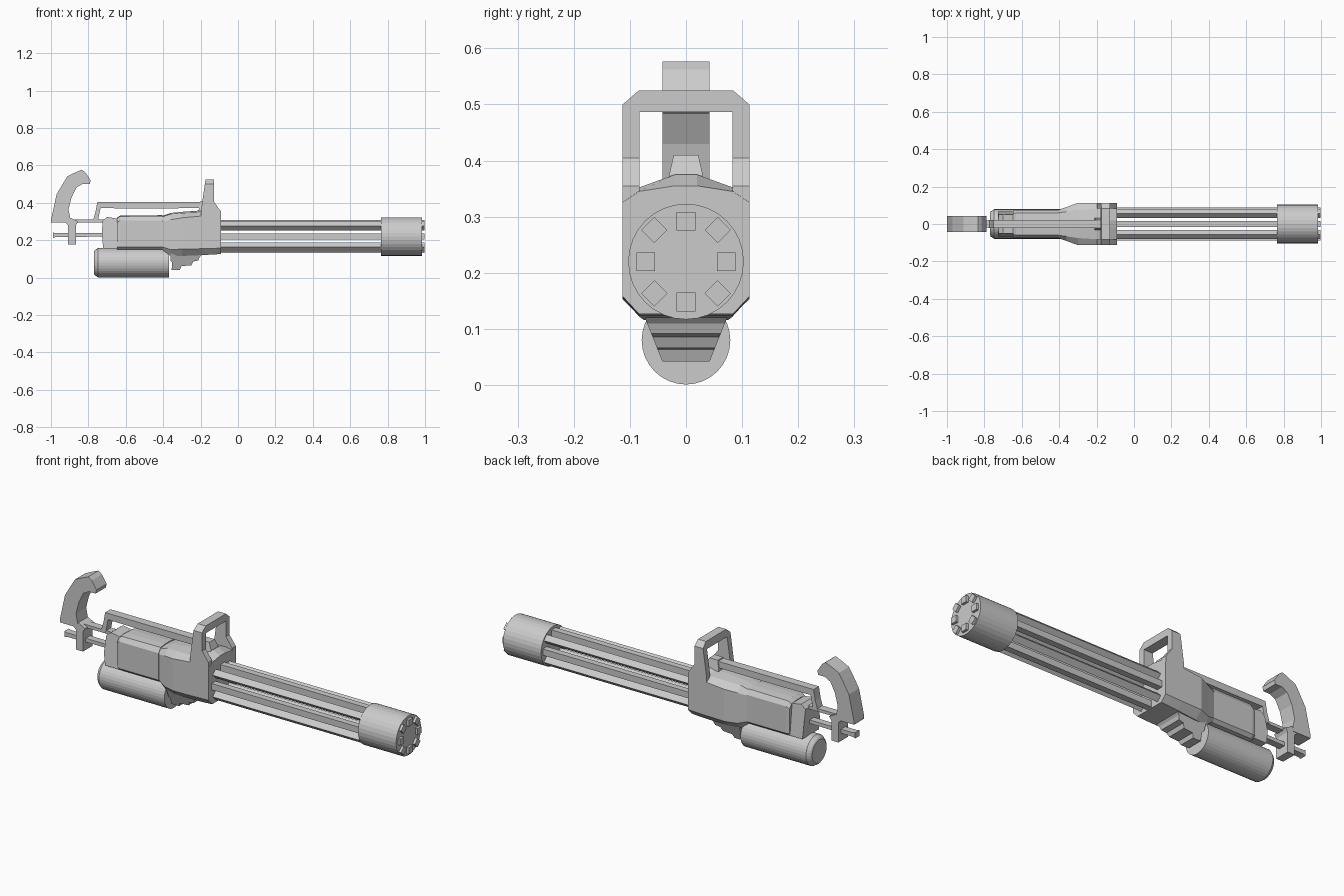
import bpy, math
from mathutils import Matrix, Vector

AXIS_Z = 0.22


def make(name, verts, faces):
    me = bpy.data.meshes.new(name)
    me.from_pydata(verts, [], faces)
    me.validate()
    ob = bpy.data.objects.new(name, me)
    bpy.context.collection.objects.link(ob)
    # consistent outward normals
    import bmesh
    bm = bmesh.new()
    bm.from_mesh(me)
    bmesh.ops.recalc_face_normals(bm, faces=bm.faces)
    bm.to_mesh(me)
    bm.free()
    return ob


def loft(name, rings):
    """Closed skin through equal-length rings of 3D points, capped at both ends."""
    n = len(rings[0])
    faces = [(k * n + i, k * n + (i + 1) % n, (k + 1) * n + (i + 1) % n, (k + 1) * n + i)
             for k in range(len(rings) - 1) for i in range(n)]
    faces += [tuple(range(n)), tuple(range((len(rings) - 1) * n, len(rings) * n))]
    return make(name, [p for r in rings for p in r], faces)


def plate(name, profile, half):
    """Side profile (x, z) extruded over y; half is a number or a function of z."""
    h = half if callable(half) else (lambda z: half)
    return loft(name, [[(x, s * h(z), z) for x, z in profile] for s in (-1, 1)])


def turned(name, stations, z, sides):
    """Round part along x from (x, radius) stations."""
    return loft(name, [[(x, r * math.cos(2 * math.pi * i / sides), z + r * math.sin(2 * math.pi * i / sides))
                        for i in range(sides)] for x, r in stations])


def section(x, w, cw, z0, z0c, z1c, z1, tw, zt):
    """Chamfered mirrored cross-section of the housing."""
    right = [(cw, z0), (w, z0c), (w, z1c), (cw, z1), (tw, zt)]
    return [(x, y, z) for y, z in right] + [(x, -y, z) for y, z in reversed(right)]


# barrel cluster: eight square bars around the axis
for i in range(8):
    r = 0.072 if i % 2 == 0 else 0.08
    m = Matrix.Translation((0, 0, AXIS_Z)) @ Matrix.Rotation(i * math.pi / 4, 4, 'X')
    h = 0.0165
    ring = [(-h, r - h), (h, r - h), (h, r + h), (-h, r + h)]
    loft("barrel_%d" % (i + 1), [[m @ Vector((x, y, z)) for y, z in ring] for x in (-0.12, 0.998)])

# muzzle drum
turned("muzzle_drum", [(0.765, 0.103), (0.985, 0.103)], AXIS_Z, 32)

# front housing
loft("front_housing", [
    section(-0.405, 0.075, 0.06, 0.15, 0.165, 0.30, 0.325, 0.02, 0.33),
    section(-0.36, 0.091, 0.066, 0.115, 0.15, 0.31, 0.34, 0.02, 0.346),
    section(-0.30, 0.113, 0.075, 0.116, 0.153, 0.32, 0.345, 0.02, 0.352),
    section(-0.19, 0.113, 0.082, 0.121, 0.155, 0.33, 0.35, 0.02, 0.36),
    section(-0.13, 0.113, 0.084, 0.124, 0.157, 0.33, 0.352, 0.02, 0.375),
    section(-0.09, 0.113, 0.084, 0.127, 0.158, 0.325, 0.345, 0.02, 0.355)])

# carrying handle: arch with a flared foot
outer = [(0.113, 0.325), (0.113, 0.355), (0.113, 0.405), (0.113, 0.5), (0.084, 0.525)]
inner = [(0.083, 0.325), (0.083, 0.355), (0.083, 0.405), (0.083, 0.487), (0.07, 0.487)]
outer += [(-y, z) for y, z in reversed(outer)]
inner += [(-y, z) for y, z in reversed(inner)]


def span(z):
    back = -0.198 + 0.024 * max(0, (z - 0.355) / 0.17)
    front = -0.128 if z >= 0.4 else -0.092
    return back, front


rings = []
for o, n in zip(outer, inner):
    (a, b), (c, d) = span(o[1]), span(n[1])
    rings.append([(a, *o), (b, *o), (d, *n), (c, *n)])
loft("carrying_handle", rings)

# rear receiver
loft("receiver", [
    section(-0.648, 0.072, 0.055, 0.15, 0.165, 0.295, 0.315, 0.02, 0.32),
    section(-0.63, 0.076, 0.06, 0.15, 0.165, 0.305, 0.328, 0.02, 0.332),
    section(-0.405, 0.076, 0.06, 0.15, 0.165, 0.305, 0.33, 0.02, 0.334)])
plate("receiver_end", [(-0.64, 0.155), (-0.72, 0.155), (-0.727, 0.22), (-0.725, 0.305),
                       (-0.70, 0.325), (-0.64, 0.315)], lambda z: 0.068 if z < 0.3 else 0.05)

# motor cylinder
turned("motor_cylinder", [(-0.77, 0.06), (-0.765, 0.067), (-0.748, 0.079), (-0.37, 0.079)], 0.08, 32)

# top rail and its front block
plate("top_rail", [(-0.777, 0.30), (-0.762, 0.35), (-0.752, 0.405), (-0.165, 0.405), (-0.165, 0.372),
                   (-0.55, 0.37), (-0.735, 0.372), (-0.75, 0.30)], 0.022)
plate("rail_block", [(-0.215, 0.34), (-0.13, 0.34), (-0.135, 0.375), (-0.15, 0.41), (-0.20, 0.41)],
      lambda z: 0.036 if z < 0.36 else 0.030 if z < 0.4 else 0.022)

# stepped block under the housing
plate("stepped_block", [(-0.36, 0.13), (-0.36, 0.09), (-0.352, 0.08), (-0.355, 0.042), (-0.31, 0.042),
                        (-0.302, 0.062), (-0.25, 0.066), (-0.24, 0.086), (-0.212, 0.092), (-0.205, 0.11),
                        (-0.19, 0.125)], lambda z: 0.042 + 0.40 * (z - 0.042))

# rear bars and cross plate
plate("upper_bar", [(-0.995, 0.295), (-0.70, 0.295), (-0.70, 0.311), (-0.995, 0.311)], 0.02)
plate("lower_bar", [(-0.99, 0.212), (-0.975, 0.217), (-0.70, 0.220), (-0.70, 0.238),
                    (-0.975, 0.238), (-0.99, 0.242)], 0.018)
plate("cross_plate", [(-0.908, 0.177), (-0.867, 0.177), (-0.867, 0.28), (-0.855, 0.30), (-0.895, 0.32),
                      (-0.93, 0.30), (-0.908, 0.28)], 0.04)

# curved rear grip
plate("rear_grip", [(-1.0, 0.295), (-1.0, 0.308), (-0.97, 0.445), (-0.935, 0.505), (-0.912, 0.542),
                    (-0.875, 0.56), (-0.835, 0.577), (-0.815, 0.562), (-0.788, 0.52), (-0.793, 0.50),
                    (-0.832, 0.50), (-0.863, 0.483), (-0.89, 0.43), (-0.906, 0.365), (-0.895, 0.31),
                    (-0.895, 0.295)], 0.042)
